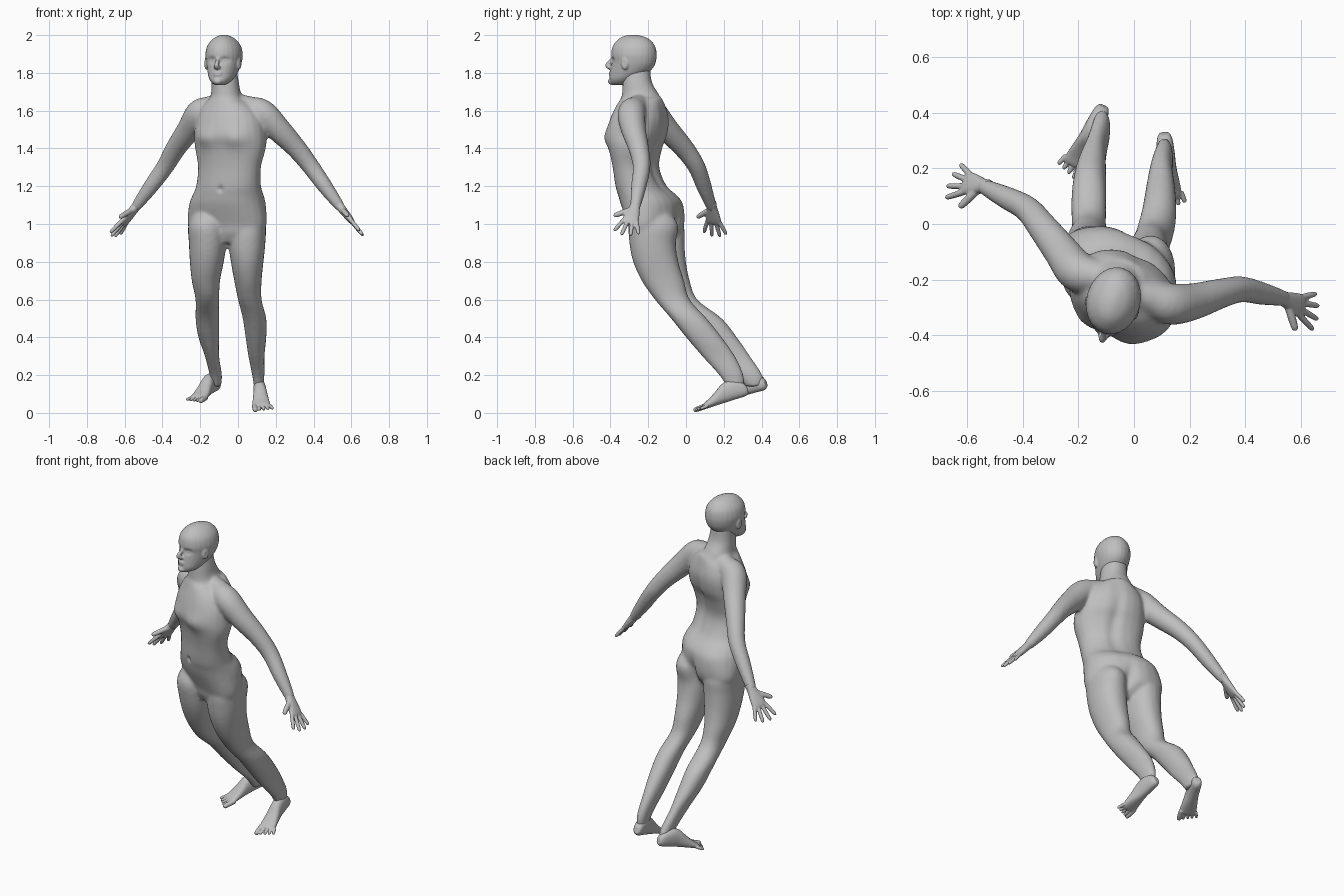
import bpy, bmesh, math
from mathutils import Vector, Matrix

if "Cube" in bpy.data.objects:
    bpy.data.objects.remove(bpy.data.objects["Cube"], do_unlink=True)

GREY = (0.52, 0.52, 0.52, 1)
skin_mat = bpy.data.materials.new("plain grey skin")
skin_mat.use_nodes = True
skin_mat.diffuse_color = GREY
skin_mat.node_tree.nodes["Principled BSDF"].inputs["Base Color"].default_value = GREY


def spline(rows, steps=4):
    """Smoothly interpolate between rows of numbers."""
    out = []
    for i in range(len(rows) - 1):
        near = (rows[max(i - 1, 0)], rows[i], rows[i + 1], rows[min(i + 2, len(rows) - 1)])
        for k in range(steps):
            t = k / steps
            out.append(tuple(0.5 * (2 * q + (r - p) * t + (2 * p - 5 * q + 4 * r - s) * t * t
                                    + (3 * q - p - 3 * r + s) * t ** 3)
                             for p, q, r, s in zip(*near)))
    return out + [rows[-1]]


def ring(centre, u, v, power=2.0, count=24):
    """Rounded cross-section spanned by the half-axes u and v."""
    points = []
    for i in range(count):
        a = math.tau * i / count
        c, s = math.cos(a), math.sin(a)
        points.append(centre + u * math.copysign(abs(c) ** (2 / power), c)
                      + v * math.copysign(abs(s) ** (2 / power), s))
    return points


def loft(bm, rings):
    loops = [[bm.verts.new(p) for p in r] for r in rings]
    n = len(loops[0])
    for a, b in zip(loops, loops[1:]):
        for i in range(n):
            bm.faces.new((a[i], a[(i + 1) % n], b[(i + 1) % n], b[i]))
    bm.faces.new(loops[0][::-1])
    bm.faces.new(loops[-1])


def column(bm, rows, power=2.2, twist=0):
    """Level sections: height, x range, y range; twisted ovals keep these ranges."""
    c, s = math.cos(math.radians(twist)), math.sin(math.radians(twist))
    rings = []
    for z, x0, x1, y0, y1 in spline(rows):
        hx, hy = ((x1 - x0) / 2) ** 2, ((y1 - y0) / 2) ** 2
        wide = math.sqrt(max(hx * c * c - hy * s * s, hx / 4) / (c * c - s * s))
        deep = math.sqrt(max(hy * c * c - hx * s * s, hy / 4) / (c * c - s * s))
        rings.append(ring(Vector(((x0 + x1) / 2, (y0 + y1) / 2, z)),
                          Vector((c, s, 0)) * wide, Vector((-s, c, 0)) * deep, power))
    loft(bm, rings)


def limb(bm, rows):
    """Round tube through x, y, z, radius."""
    rows = spline(rows)
    centres = [Vector(r[:3]) for r in rows]
    rings = []
    for i, c in enumerate(centres):
        tangent = centres[min(i + 1, len(rows) - 1)] - centres[max(i - 1, 0)]
        u = tangent.cross(Vector((0.13, 0.9, 0.4))).normalized()
        v = tangent.cross(u).normalized()
        rings.append(ring(c, u * rows[i][3], v * rows[i][3]))
    loft(bm, rings)


def digit(bm, base, tip, r):
    """Finger or toe with a rounded end."""
    rows = [(*base.lerp(tip, t), r * k) for t, k in ((0, 1), (0.5, 1), (0.85, 0.88), (0.96, 0.65), (1, 0.3))]
    limb(bm, rows)


def ball(bm, centre, radii):
    bmesh.ops.create_uvsphere(bm, u_segments=16, v_segments=10, radius=1,
                              matrix=Matrix.Translation(centre) @ Matrix.Diagonal((*radii, 1)))


def finish(bm, name, voxel, rounds):
    """Fuse overlapping volumes into one smooth skin."""
    bmesh.ops.recalc_face_normals(bm, faces=bm.faces)
    mesh = bpy.data.meshes.new(name)
    bm.to_mesh(mesh)
    bm.free()
    obj = bpy.data.objects.new(name, mesh)
    bpy.context.scene.collection.objects.link(obj)
    bpy.ops.object.select_all(action="DESELECT")
    bpy.context.view_layer.objects.active = obj
    obj.select_set(True)
    fuse = obj.modifiers.new("fuse", "REMESH")
    fuse.mode, fuse.voxel_size = "VOXEL", voxel
    soften = obj.modifiers.new("soften", "SMOOTH")
    soften.factor, soften.iterations = 0.5, rounds
    for modifier in ("fuse", "soften"):
        bpy.ops.object.modifier_apply(modifier=modifier)
    obj.data.materials.clear()
    obj.data.materials.append(skin_mat)
    bpy.ops.object.shade_smooth()
    return obj


def press(obj, centre, radii, push):
    """Push the skin in or out around a point."""
    for v in obj.data.vertices:
        d = sum(((a - b) / r) ** 2 for a, b, r in zip(v.co, centre, radii))
        if d < 9:
            v.co += Vector(push) * math.exp(-d)


# Body: trunk turned to its right, neck, legs and arms
body = bmesh.new()
column(body, [(.9, -.15, .04, -.25, -.1), (.95, -.24, .125, -.29, -.04), (1, -.265, .15, -.305, -.017),
              (1.1, -.257, .145, -.34, -.02), (1.15, -.24, .135, -.355, -.05), (1.2, -.22, .12, -.37, -.105),
              (1.3, -.21, .12, -.385, -.145), (1.4, -.225, .145, -.405, -.13), (1.47, -.23, .15, -.418, -.105),
              (1.55, -.22, .14, -.4, -.095), (1.62, -.19, .1, -.37, -.11), (1.67, -.14, .03, -.34, -.13)],
       twist=-25)
column(body, [(1.6, -.17, .07, -.35, -.11), (1.68, -.145, .02, -.34, -.14), (1.75, -.14, .005, -.335, -.18),
              (1.84, -.14, -.01, -.33, -.19)])
column(body, [(1.09, 0, .1, -.24, -.12), (1, -.04, .145, -.3, -.05), (.9, -.05, .145, -.3, -.055),
              (.8, -.038, .135, -.28, -.04), (.7, -.02, .125, -.235, -.01), (.6, 0, .125, -.165, .02),
              (.5, .025, .15, -.08, .11), (.4, .04, .15, 0, .19), (.3, .055, .14, .085, .26),
              (.2, .075, .14, .175, .305), (.12, .087, .132, .225, .305)])
column(body, [(1.09, -.21, -.11, -.24, -.08), (1, -.262, -.065, -.29, -.015), (.9, -.26, -.062, -.28, -.008),
              (.8, -.255, -.075, -.25, 0), (.7, -.245, -.095, -.2, .02), (.6, -.225, -.1, -.13, .06),
              (.5, -.225, -.1, -.01, .19), (.4, -.21, -.1, .08, .27), (.3, -.175, -.1, .17, .34),
              (.2, -.15, -.085, .27, .405), (.14, -.142, -.09, .315, .405)])
limb(body, [(-.03, -.24, 1.645, .05), (.06, -.265, 1.615, .062), (.13, -.288, 1.585, .074),
            (.215, -.278, 1.5, .066), (.31, -.25, 1.4, .054), (.385, -.235, 1.305, .047),
            (.46, -.25, 1.2, .041), (.53, -.266, 1.105, .03), (.545, -.272, 1.085, .026)])
limb(body, [(-.08, -.2, 1.645, .05), (-.15, -.185, 1.615, .062), (-.205, -.17, 1.585, .073),
            (-.26, -.1, 1.5, .064), (-.33, -.01, 1.4, .054), (-.385, .055, 1.305, .047),
            (-.46, .095, 1.2, .041), (-.53, .13, 1.105, .03), (-.545, .14, 1.085, .026)])
body = finish(body, "body", 0.009, 10)
press(body, (-.095, -.355, 1.185), (.014, .04, .016), (.004, .011, 0))      # navel
press(body, (.01, -.14, 1.38), (.03, .06, .2), (-.006, -.013, 0))           # spine
press(body, (-.01, -.04, .98), (.025, .06, .07), (-.008, -.018, 0))         # seat cleft
for chest, seat in (((-.176, -.34, 1.45), (-.085, -.01, 1)), ((-.01, -.41, 1.45), (.07, -.075, 1))):
    press(body, chest, (.06, .06, .05), (-.006, -.013, 0))
    press(body, seat, (.06, .06, .08), (.003, .008, 0))

# Head, modelled facing forward and then turned
MID = -.075
head = bmesh.new()
column(head, [(z, MID - w, MID + w, front, back) for z, w, front, back in
              ((1.735, .022, -.395, -.33), (1.748, .045, -.405, -.29), (1.77, .064, -.408, -.25),
               (1.8, .077, -.405, -.2), (1.83, .086, -.4, -.17), (1.86, .093, -.395, -.157),
               (1.9, .097, -.398, -.153), (1.945, .086, -.388, -.163), (1.98, .057, -.357, -.195),
               (1.996, .028, -.325, -.235), (2.002, .006, -.29, -.27))], 2.0)
limb(head, [(MID, -.385, 1.885, .009), (MID, -.405, 1.862, .01), (MID, -.422, 1.838, .012), (MID, -.4, 1.824, .01)])
ball(head, (MID, -.4, 1.795), (.026, .015, .013))
ball(head, (MID, -.398, 1.755), (.024, .02, .018))
for side in (-1, 1):
    ball(head, (MID + side * .011, -.408, 1.83), (.009, .011, .008))
    ball(head, (MID + side * .09, -.3, 1.85), (.013, .02, .034))
head = finish(head, "head", 0.005, 5)
press(head, (MID, -.42, 1.795), (.026, .02, .004), (0, .006, 0))
for side in (-1, 1):
    press(head, (MID + side * .036, -.385, 1.868), (.02, .05, .014), (0, .013, 0))
    press(head, (MID + side * .036, -.375, 1.866), (.013, .04, .008), (0, -.007, 0))
    press(head, (MID + side * .1, -.303, 1.852), (.012, .011, .02), (-side * .005, 0, 0))
pivot = Matrix.Translation((MID, -.28, 0))
head.data.transform(pivot @ Matrix.Rotation(math.radians(-16), 4, "Z") @ pivot.inverted())


# Hands: palm, four fingers and a thumb
def make_hand(name, wrist, aim, thumb_side):
    wrist, d = Vector(wrist), Vector(aim).normalized()
    s = Vector(thumb_side)
    s = (s - d * s.dot(d)).normalized()
    n = d.cross(s)
    bm = bmesh.new()
    palm = ((-.03, .027, .025), (0, .027, .023), (.035, .034, .021), (.08, .042, .018), (.105, .041, .014), (.115, .034, .009))
    loft(bm, [ring(wrist + d * t, s * w, n * h, 2.4) for t, w, h in spline(palm)])
    for place, length, spread in ((.033, .088, .35), (.011, .1, .1), (-.011, .094, -.15), (-.032, .076, -.42)):
        base = wrist + d * .095 + s * place
        digit(bm, base, base + (d + s * spread).normalized() * (length + .01), .011)
    digit(bm, wrist + d * .025 + s * .015, wrist + d * .09 + s * .093, .0145)
    finish(bm, name, 0.0045, 2)


make_hand("left_hand", (.54, -.27, 1.092), (.12, -.05, -.15), (.1, -1, -.1))
make_hand("right_hand", (-.54, .136, 1.092), (-.12, .02, -.155), (-.38, -.9, .1))


# Feet: sole to instep, with five toes
def make_foot(name, heel, toe, inner):
    heel = Vector(heel)
    f = (Vector(toe) - heel).normalized()
    w = f.cross(Vector((0, 0, 1))).normalized()
    up = w.cross(f)
    bm = bmesh.new()
    profile = ((0, .018, .012, .05), (.02, .028, 0, .08), (.07, .033, 0, .105), (.12, .035, 0, .1),
               (.17, .041, 0, .069), (.21, .046, 0, .046), (.24, .048, 0, .033), (.252, .043, .003, .026))
    loft(bm, [ring(heel + f * t + up * (b + h) / 2, w * hw, up * (h - b) / 2, 2.3)
              for t, hw, b, h in spline(profile)])
    for i in range(5):
        base = heel + f * .23 + w * inner * (.036 - .0205 * i) + up * .014
        r = .0145 if i == 0 else .009
        digit(bm, base, base + f * (.074 - .008 * i) - w * inner * .003 * i - up * .003, r)
    finish(bm, name, 0.0035, 2)


make_foot("left_foot", (.108, .335, .095), (.128, .045, .002), 1)
make_foot("right_foot", (-.105, .43, .125), (-.225, .18, .055), -1)
